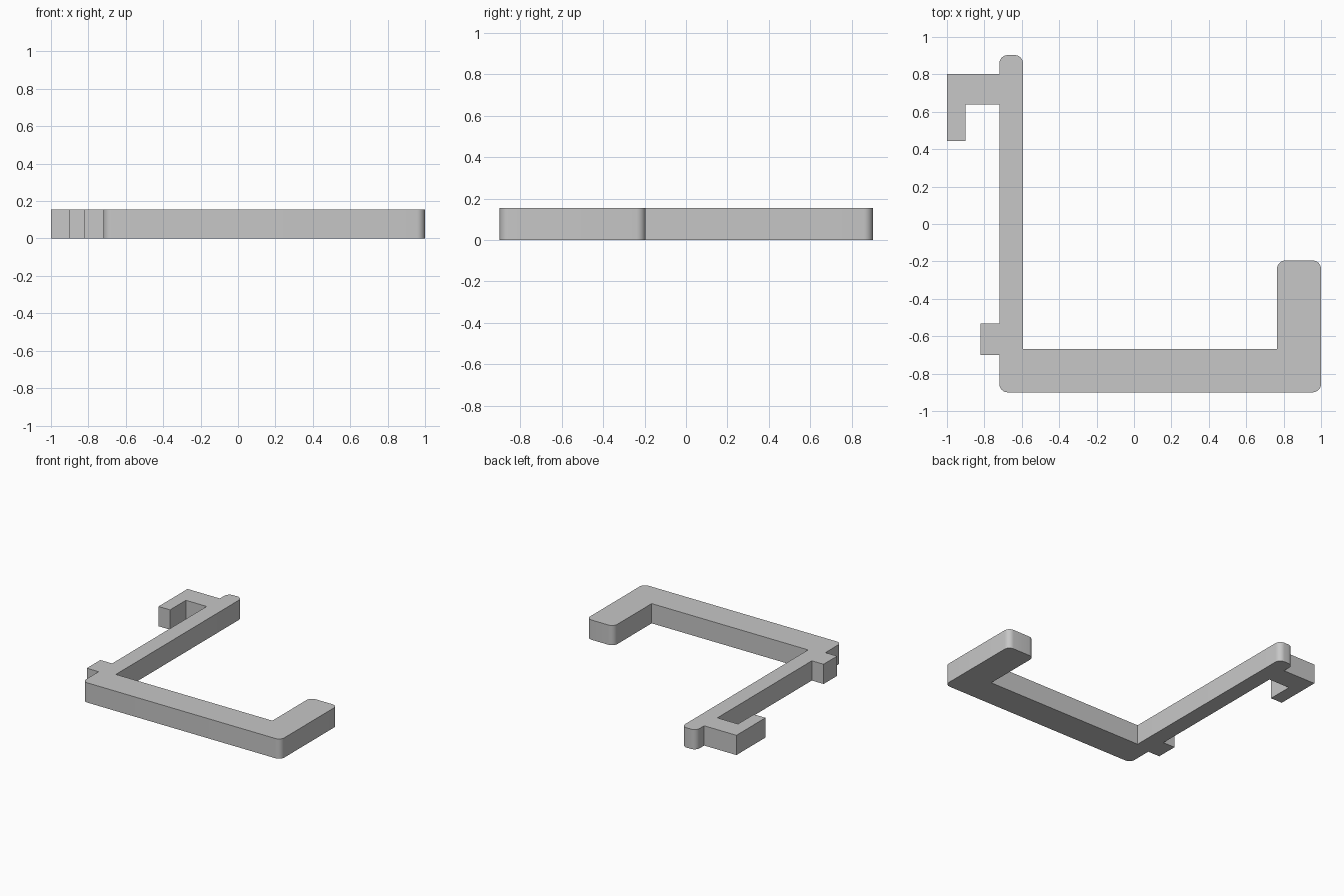
import bpy, bmesh
from math import cos, sin, pi
from mathutils import Vector

cube = bpy.data.objects.get("Cube")
if cube:
    bpy.data.objects.remove(cube, do_unlink=True)

HEIGHT = 0.155
R = 0.045
COLOUR = (0.57, 0.57, 0.57, 1)

grey = bpy.data.materials.new("plain_grey")
grey.use_nodes = True
grey.diffuse_color = COLOUR
grey.node_tree.nodes["Principled BSDF"].inputs["Base Color"].default_value = COLOUR

# Bracket outline, counter-clockwise: x, y, corner radius
outline = [
    (-0.72, -0.9, R), (1.0, -0.9, R), (1.0, -0.195, R), (0.765, -0.195, R),   # base and foot
    (0.765, -0.667, 0), (-0.593, -0.667, 0),                                  # inner corners
    (-0.593, 0.903, R), (-0.72, 0.903, R),                                    # top of upright
    (-0.72, 0.803, 0), (-1.0, 0.803, 0), (-1.0, 0.443, 0),                    # hook
    (-0.9, 0.443, 0), (-0.9, 0.64, 0), (-0.72, 0.64, 0),
    (-0.72, -0.532, 0), (-0.822, -0.532, 0), (-0.822, -0.7, 0), (-0.72, -0.7, 0),  # tab
]


def rounded(points, steps=8):
    """Replace each right-angled corner that has a radius by an arc."""
    result = []
    for i, (x, y, r) in enumerate(points):
        p = Vector((x, y))
        if not r:
            result.append(p)
            continue
        before = (Vector(points[i - 1][:2]) - p).normalized() * r
        after = (Vector(points[(i + 1) % len(points)][:2]) - p).normalized() * r
        for k in range(steps + 1):
            a = k / steps * pi / 2
            result.append(p + before * (1 - sin(a)) + after * (1 - cos(a)))
    return result


# Extrude the outline into a solid
bm = bmesh.new()
base = bm.faces.new([bm.verts.new((p.x, p.y, 0)) for p in rounded(outline)])
top = bmesh.ops.extrude_face_region(bm, geom=[base], use_keep_orig=True)
bmesh.ops.translate(bm, vec=(0, 0, HEIGHT),
                    verts=[g for g in top["geom"] if isinstance(g, bmesh.types.BMVert)])
bmesh.ops.recalc_face_normals(bm, faces=bm.faces)
mesh = bpy.data.meshes.new("hooked_bracket")
bm.to_mesh(mesh)
bm.free()
mesh.materials.append(grey)

bracket = bpy.data.objects.new("hooked_bracket", mesh)
bpy.context.collection.objects.link(bracket)
bpy.context.view_layer.objects.active = bracket
bracket.select_set(True)
bpy.ops.object.shade_smooth_by_angle()
